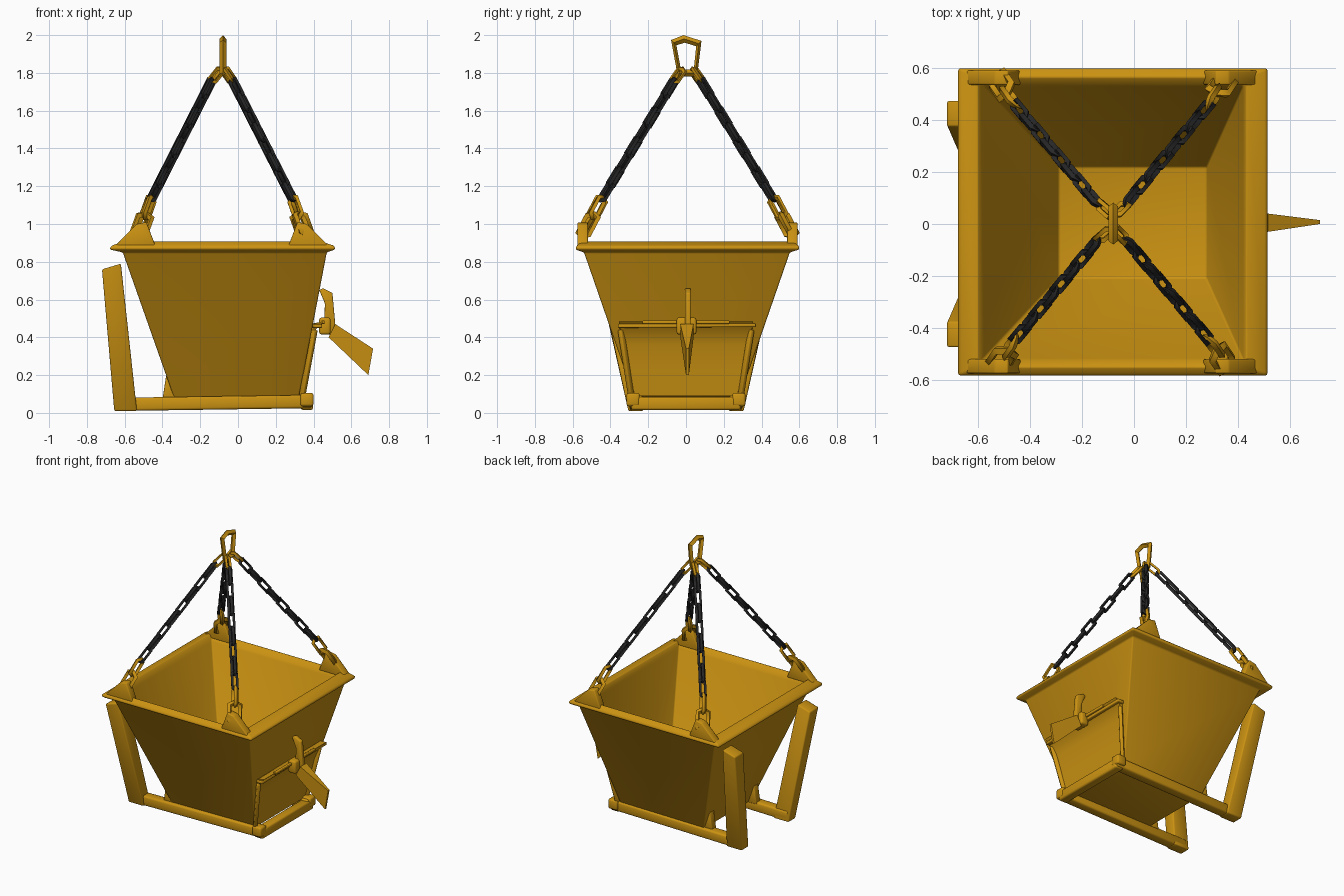
import bpy, bmesh, math
from mathutils import Vector, Matrix

if "Cube" in bpy.data.objects:
    bpy.data.objects.remove(bpy.data.objects["Cube"])


def material(name, rgb):
    m = bpy.data.materials.new(name)
    m.use_nodes = True
    m.diffuse_color = (*rgb, 1)
    bsdf = m.node_tree.nodes["Principled BSDF"]
    bsdf.inputs["Base Color"].default_value = (*rgb, 1)
    bsdf.inputs["Roughness"].default_value = 0.6
    return m


YELLOW = material("yellow paint", (0.60, 0.29, 0.006))
BLACK = material("black steel", (0.02, 0.02, 0.02))


def finish(name, bm, mat, bevel=0.0, angle=60):
    bmesh.ops.recalc_face_normals(bm, faces=bm.faces)
    if bevel:
        bmesh.ops.bevel(bm, geom=bm.edges[:], offset=bevel, segments=2,
                        profile=0.5, affect='EDGES', clamp_overlap=True)
    me = bpy.data.meshes.new(name)
    bm.to_mesh(me)
    bm.free()
    me.materials.append(mat)
    ob = bpy.data.objects.new(name, me)
    bpy.context.collection.objects.link(ob)
    bpy.ops.object.select_all(action='DESELECT')
    ob.select_set(True)
    bpy.context.view_layer.objects.active = ob
    bpy.ops.object.shade_smooth_by_angle(angle=math.radians(angle))
    return ob


def loft(name, rings, mat=YELLOW, bevel=0.0, closed=False):
    """Skin a list of point rings, capped at both ends or joined in a loop."""
    bm = bmesh.new()
    vs = [[bm.verts.new(p) for p in r] for r in rings]
    n = len(rings[0])
    pairs = list(zip(vs, vs[1:])) + ([(vs[-1], vs[0])] if closed else [])
    for a, b in pairs:
        for i in range(n):
            j = (i + 1) % n
            bm.faces.new((a[i], a[j], b[j], b[i]))
    if not closed:
        bm.faces.new(vs[0])
        bm.faces.new(vs[-1])
    return finish(name, bm, mat, bevel)


def rect(x0, x1, y0, y1, z):
    return [(x0, y0, z), (x1, y0, z), (x1, y1, z), (x0, y1, z)]


def frame_of(direction):
    d = Vector(direction).normalized()
    side = d.cross(Vector((0, 0, 1)))
    side = side.normalized() if side.length > 0.01 else Vector((1, 0, 0))
    return side, d.cross(side), d


def beam(name, a, b, w, h, mat=YELLOW, bevel=0.012):
    s, u, _ = frame_of(Vector(b) - Vector(a))
    corners = [s * i * w / 2 + u * j * h / 2
               for i, j in ((-1, -1), (1, -1), (1, 1), (-1, 1))]
    return loft(name, [[Vector(p) + c for c in corners] for p in (a, b)], mat, bevel)


def plate(name, outline, y, t, bevel=0.006):
    """Flat plate drawn in x and z, with thickness along y."""
    return loft(name, [[(x, y + k * t / 2, z) for x, z in outline] for k in (-1, 1)],
                bevel=bevel)


def link(name, a, b, width, thick, roll, mat):
    """Elongated chain link reaching from a to b."""
    a, b = Vector(a), Vector(b)
    s, _, d = frame_of(b - a)
    s = Matrix.Rotation(roll, 3, d) @ s
    u = d.cross(s)
    mid, half = (a + b) / 2, (b - a).length / 2
    w = width / 2 - thick / 2
    path = [(-w, -half * 0.6), (0, -half + thick / 2), (w, -half * 0.6),
            (w, half * 0.6), (0, half - thick / 2), (-w, half * 0.6)]
    rings = []
    for x, l in path:
        c = mid + s * x + d * l
        out = (s * x + d * l * 0.6).normalized()
        rings.append([c + out * thick / 2, c + u * thick / 2,
                      c - out * thick / 2, c - u * thick / 2])
    return loft(name, rings, mat, closed=True)


# Tapered hopper with a folded rim and inner walls
loft("hopper", [
    rect(-0.335, 0.32, -0.27, 0.28, 0.07),
    rect(-0.61, 0.47, -0.54, 0.55, 0.85),
    rect(-0.68, 0.515, -0.585, 0.60, 0.865),
    rect(-0.67, 0.51, -0.58, 0.597, 0.885),
    rect(-0.60, 0.43, -0.55, 0.565, 0.91),
    rect(-0.58, 0.42, -0.52, 0.53, 0.87),
    rect(-0.29, 0.28, -0.21, 0.22, 0.095)], bevel=0.008)

# Base frame and splayed rear legs
for side, label in ((-1, "front"), (1, "back")):
    y = 0.265 * side
    beam(label + "_base_bar", (-0.64, y, 0.045), (0.39, y, 0.06), 0.07, 0.07)
    yb, yt = 0.265 * side, 0.425 * side
    loft(label + "_leg", [
        rect(-0.655, -0.535, yb - 0.04, yb + 0.04, 0.01),
        [(-0.72, yt - 0.05, 0.76), (-0.62, yt - 0.05, 0.79),
         (-0.62, yt + 0.05, 0.79), (-0.72, yt + 0.05, 0.76)]], bevel=0.008)
    plate(label + "_base_gusset", [(-0.40, 0.07), (-0.32, 0.07), (-0.34, 0.19),
                                   (-0.38, 0.20)], 0.25 * side, 0.05)
    beam(label + "_hinge_block", (0.33, 0.28 * side, 0.07), (0.40, 0.28 * side, 0.07),
         0.07, 0.07)
    beam(label + "_hinge_strap", (0.34, 0.29 * side, 0.09), (0.405, 0.345 * side, 0.44),
         0.025, 0.03, bevel=0.006)
beam("cross_bar", (0.365, -0.29, 0.05), (0.365, 0.29, 0.05), 0.065, 0.07)

# Discharge door with a curled top lip
door = [(0.455, 0.485, 0.355), (0.415, 0.445, 0.35), (0.385, 0.36, 0.335),
        (0.362, 0.22, 0.305), (0.34, 0.09, 0.27)]
loft("discharge_door", [[(x, -h, z), (x, h, z), (x - 0.05, h, z - 0.01),
                         (x - 0.05, -h, z - 0.01)] for x, z, h in door])
beam("door_top_edge", (0.42, -0.36, 0.46), (0.42, 0.37, 0.465), 0.05, 0.02, bevel=0.005)
beam("door_pin", (0.45, -0.23, 0.48), (0.45, 0.23, 0.48), 0.018, 0.018, bevel=0.004)

# Release lever
beam("lever_knuckle", (0.46, -0.05, 0.46), (0.46, 0.055, 0.46), 0.06, 0.09)
plate("lever_arm", [(0.43, 0.65), (0.45, 0.66), (0.50, 0.635), (0.515, 0.47),
                    (0.49, 0.41), (0.455, 0.43), (0.46, 0.58)], 0.01, 0.03)
loft("lever_blade", [
    [(0.48, -0.03, 0.40), (0.48, 0.04, 0.40), (0.515, 0.04, 0.47), (0.515, -0.03, 0.47)],
    [(0.69, 0.0, 0.20), (0.69, 0.015, 0.20), (0.715, 0.015, 0.34), (0.715, 0.0, 0.34)]])

# Lifting lugs, shackles and chains at the four corners
apex = Vector((-0.08, 0.008, 1.84))
LINKS = 8
for sx, xname in ((-1, "right"), (1, "left")):
    for sy, yname in ((-1, "front"), (1, "back")):
        tag = yname + "_" + xname
        cx = -0.085
        lug_y = 0.008 + 0.555 * sy
        plate(tag + "_lug", [(cx + sx * dx, z) for dx, z in
                             ((0.35, 0.88), (0.57, 0.88), (0.45, 1.0), (0.40, 1.01))],
              lug_y, 0.055)
        foot = Vector((cx + sx * 0.44, 0.008 + sy * 0.55, 0.95))
        low = Vector((cx + sx * 0.375, 0.008 + sy * 0.455, 1.13))
        high = Vector((cx + sx * 0.055, 0.008 + sy * 0.07, 1.76))
        mid = foot.lerp(low, 0.5)
        link(tag + "_shackle", foot - (low - foot) * 0.15, mid + (low - foot) * 0.15,
             0.11, 0.035, 0.4, YELLOW)
        link(tag + "_hook", mid - (low - foot) * 0.1, low + (low - foot) * 0.12,
             0.085, 0.03, 1.9, YELLOW)
        step = (high - low) / LINKS
        for i in range(LINKS):
            a = low + step * i
            link(f"{tag}_chain_link_{i + 1}", a - step * 0.2, a + step * 1.2,
                 0.068, 0.03, 0.5 + i * math.pi / 2, BLACK)
        link(tag + "_top_link", high - step * 0.15, apex + Vector((0, sy * 0.02, -0.01)),
             0.065, 0.025, 0.8, YELLOW)

# Master ring: a five-sided loop standing across the bucket
ring = [(-0.035, 1.80), (0.05, 1.80), (0.068, 1.955), (-0.01, 1.98), (-0.065, 1.96)]
sections = []
for y, z in ring:
    out = Vector((0, y - 0.005, z - 1.89)).normalized() * 0.02
    c = Vector((-0.08, y, z))
    e = Vector((0.018, 0, 0))
    sections.append([c + out, c + e, c - out, c - e])
loft("master_ring", sections, closed=True)
